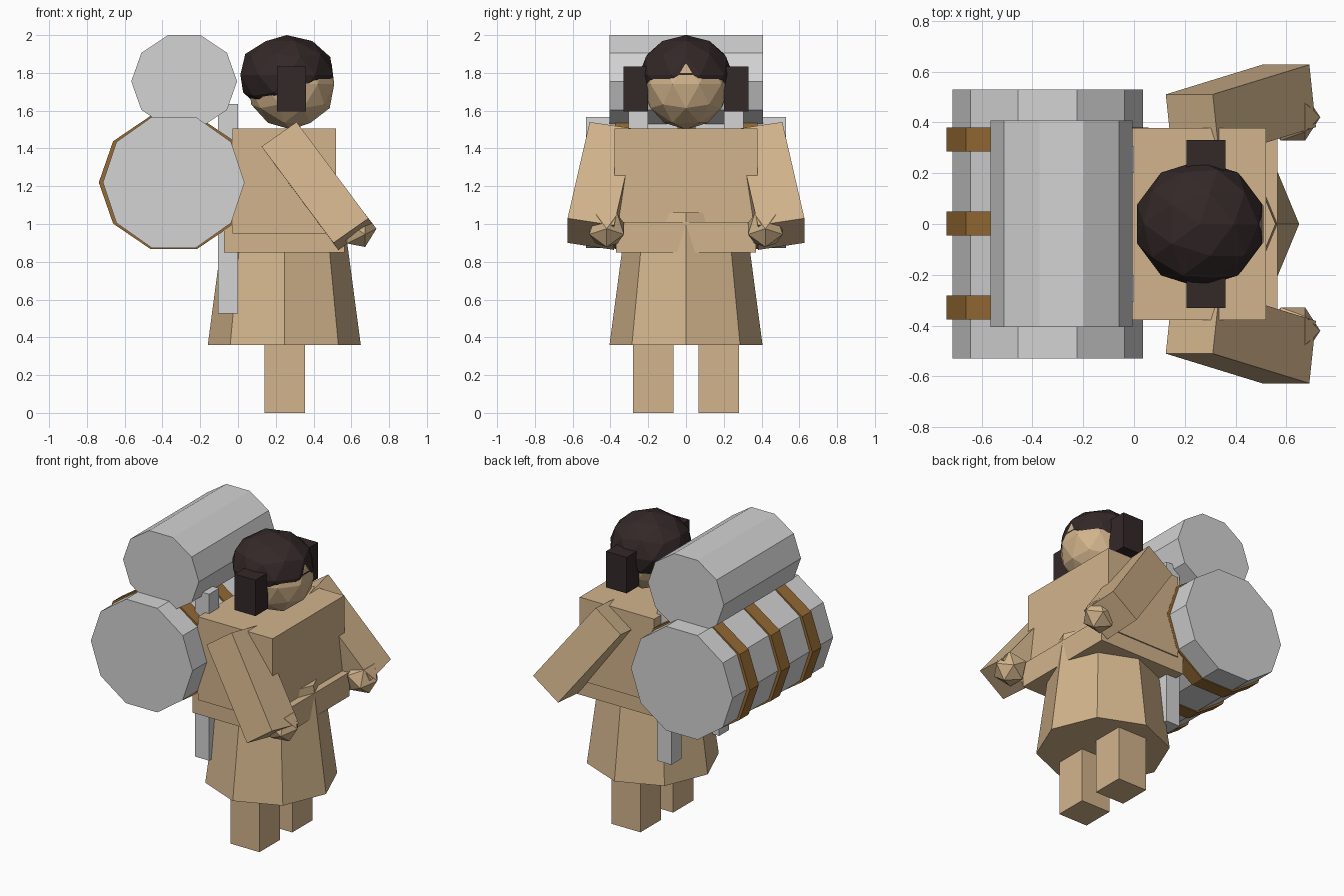
import bpy, bmesh, math
from mathutils import Vector, Matrix

if "Cube" in bpy.data.objects:
    bpy.data.objects.remove(bpy.data.objects["Cube"])


def srgb(*c):
    return [((v / 255 + 0.055) / 1.055) ** 2.4 for v in c] + [1.0]


def material(name, *c):
    m = bpy.data.materials.new(name)
    m.diffuse_color = srgb(*c)
    m.use_nodes = True
    m.node_tree.nodes["Principled BSDF"].inputs["Base Color"].default_value = m.diffuse_color
    return m


TAN = material("tan_cloth", 210, 180, 140)
GREY = material("light_grey", 211, 211, 211)
HAIR = material("dark_brown", 52, 40, 40)
STRAP = material("strap_brown", 150, 107, 52)


def finish(name, bm, mat):
    bmesh.ops.recalc_face_normals(bm, faces=bm.faces)
    me = bpy.data.meshes.new(name)
    bm.to_mesh(me)
    bm.free()
    me.materials.append(mat)
    ob = bpy.data.objects.new(name, me)
    bpy.context.collection.objects.link(ob)
    return ob


def box(name, lo, hi, mat):
    lo, hi = Vector(lo), Vector(hi)
    bm = bmesh.new()
    bmesh.ops.create_cube(bm, size=1)
    bmesh.ops.scale(bm, vec=hi - lo, verts=bm.verts)
    bmesh.ops.translate(bm, vec=(lo + hi) / 2, verts=bm.verts)
    return finish(name, bm, mat)


def ball(name, centre, radii, mat, subdiv, rot=None):
    bm = bmesh.new()
    bmesh.ops.create_icosphere(bm, subdivisions=subdiv, radius=1)
    if rot:
        bmesh.ops.transform(bm, matrix=rot, verts=bm.verts)
    bmesh.ops.scale(bm, vec=radii, verts=bm.verts)
    bmesh.ops.translate(bm, vec=centre, verts=bm.verts)
    return finish(name, bm, mat)


def drum(name, x, z, rx, rz, y0, y1, mat, sides=10):
    """Ten-sided cylinder lying along y."""
    bm = bmesh.new()
    ring = [(x + rx * math.cos(i * math.tau / sides), z + rz * math.sin(i * math.tau / sides))
            for i in range(sides)]
    a = [bm.verts.new((p, y0, q)) for p, q in ring]
    b = [bm.verts.new((p, y1, q)) for p, q in ring]
    bm.faces.new(a)
    bm.faces.new(b)
    for i in range(sides):
        j = (i + 1) % sides
        bm.faces.new((a[i], a[j], b[j], b[i]))
    return finish(name, bm, mat)


# Robe: flared skirt, waist block and chest
bm = bmesh.new()
bmesh.ops.create_cone(bm, cap_ends=True, segments=8, radius1=0.405, radius2=0.312, depth=0.70)
bmesh.ops.translate(bm, vec=(0.245, 0, 0.71), verts=bm.verts)
finish("skirt", bm, TAN)
box("waist", (-0.075, -0.37, 0.85), (0.565, 0.37, 1.01), TAN)
box("chest", (-0.03, -0.378, 0.95), (0.52, 0.378, 1.505), TAN)

# Head and hair
ball("head", (0.283, 0, 1.74), (0.238, 0.232, 0.24), TAN, 2)
ball("hair", (0.258, 0, 1.79), (0.258, 0.25, 0.21), HAIR, 2)


def arm(name, s):
    """Slanted box splayed outward, built from its outer face and a thickness."""
    outer = [Vector(p) for p in ((0.31, 0.51, 1.54), (0.125, 0.51, 1.41),
                                 (0.505, 0.627, 0.90), (0.69, 0.627, 1.03))]
    n = (outer[0] - outer[1]).cross(outer[2] - outer[1]).normalized()
    inner = [p - n * 0.25 for p in outer]
    bm = bmesh.new()
    a, b = ([bm.verts.new((p.x, p.y * s, p.z)) for p in q] for q in (outer, inner))
    bm.faces.new(a)
    bm.faces.new(b)
    for i in range(4):
        j = (i + 1) % 4
        bm.faces.new((a[i], a[j], b[j], b[i]))
    finish(name, bm, TAN)


# Paired parts: legs, arms, hands, hair locks, pack poles
for side, s in (("left", 1), ("right", -1)):
    def pair(part, x, y, z, mat):
        ys = sorted((y[0] * s, y[1] * s))
        box(side + part, (x[0], ys[0], z[0]), (x[1], ys[1], z[1]), mat)
    pair("_leg", (0.14, 0.355), (0.065, 0.28), (0, 0.42), TAN)
    pair("_hair_lock", (0.207, 0.36), (0.20, 0.33), (1.595, 1.835), HAIR)
    pair("_pack_pole", (-0.105, 0.0), (0.20, 0.305), (0.525, 1.635), GREY)
    arm(side + "_arm", s)
    ball(side + "_hand", (0.625, 0.42 * s, 0.975), (0.108,) * 3, TAN, 1,
         Matrix.Rotation(math.radians(90), 3, 'Y'))

# Barrel with straps and the bedroll above it
drum("barrel", -0.34, 1.22, 0.375, 0.365, -0.53, 0.53, GREY)
for i, y in enumerate((-0.328, 0.002, 0.332)):
    drum("strap_%d" % (i + 1), -0.34, 1.22, 0.397, 0.371, y - 0.047, y + 0.047, STRAP)
drum("bedroll", -0.285, 1.755, 0.28, 0.257, -0.405, 0.408, GREY)
